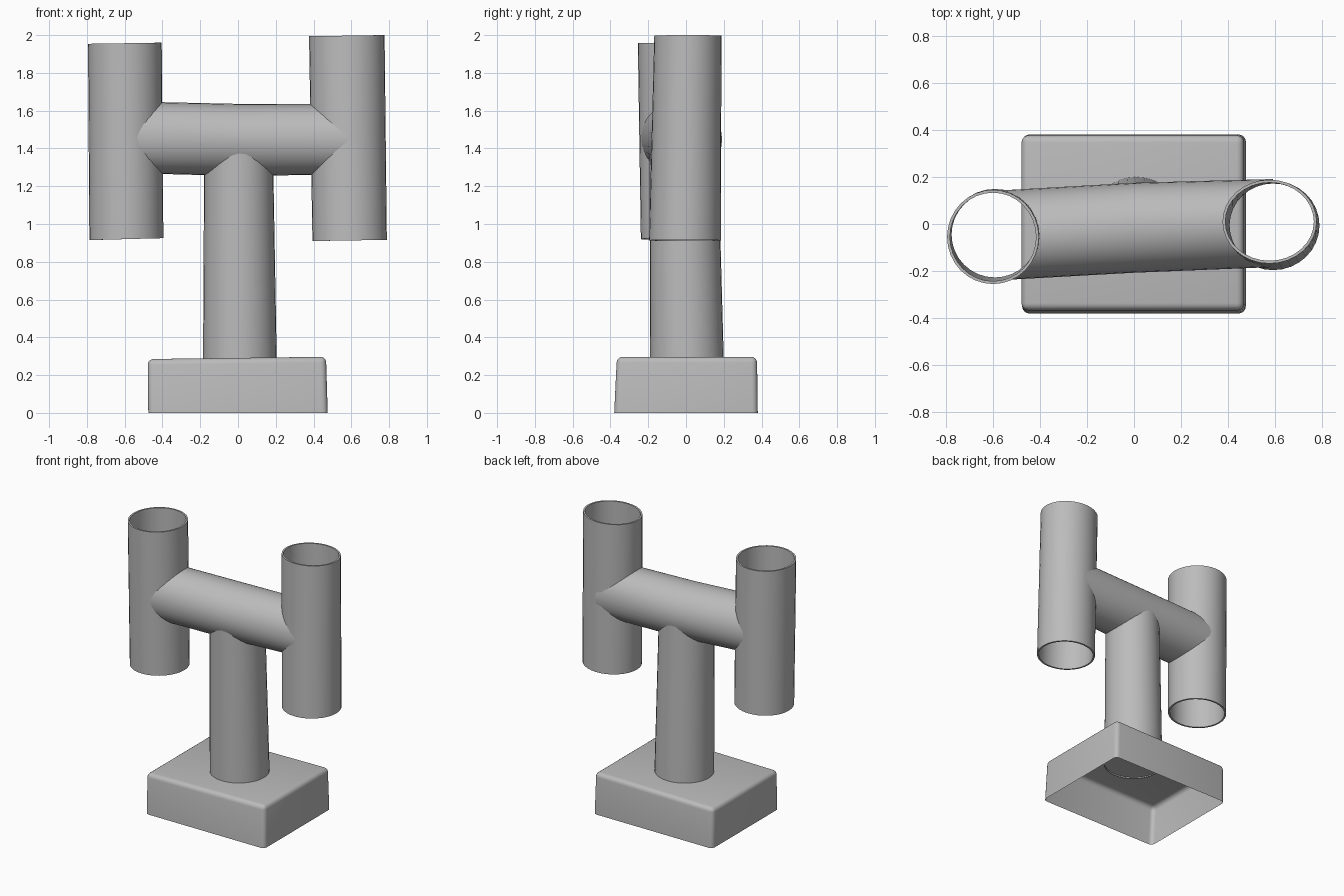
import bpy, bmesh
from math import sin, cos, pi, sqrt, radians

SIDES = 32
cube = bpy.data.objects.get("Cube")
if cube:
    bpy.data.objects.remove(cube)

grey = bpy.data.materials.new("plain_grey")
grey.use_nodes = True
colour = (0.5, 0.5, 0.5, 1)
grey.diffuse_color = colour
grey.node_tree.nodes["Principled BSDF"].inputs["Base Color"].default_value = colour


def finish(name, bm):
    bmesh.ops.recalc_face_normals(bm, faces=bm.faces)
    mesh = bpy.data.meshes.new(name)
    bm.to_mesh(mesh)
    bm.free()
    mesh.materials.append(grey)
    obj = bpy.data.objects.new(name, mesh)
    bpy.context.collection.objects.link(obj)
    bpy.ops.object.select_all(action='DESELECT')
    obj.select_set(True)
    bpy.context.view_layer.objects.active = obj
    bpy.ops.object.shade_smooth_by_angle(angle=radians(40))
    return obj


def loft(name, rings, closed=False):
    """Skin a list of point rings; closed joins the last ring to the first."""
    bm = bmesh.new()
    loops = [[bm.verts.new(p) for p in ring] for ring in rings]
    pairs = list(zip(loops, loops[1:]))
    if closed:
        pairs.append((loops[-1], loops[0]))
    for a, b in pairs:
        for i in range(SIDES):
            j = (i + 1) % SIDES
            bm.faces.new((a[i], a[j], b[j], b[i]))
    return finish(name, bm)


def level_ring(x, y, z, rx, ry, slope=0):
    angles = [2 * pi * i / SIDES for i in range(SIDES)]
    return [(x + rx * cos(a), y + ry * sin(a), z + slope * cos(a)) for a in angles]


# Upright tubes with thin walls, open at both ends
WALL = 0.012
TUBES = {
    "right_tube": ((-0.591, -0.045, 0.92, 0.196, 0.194, 0.005),
                   (-0.599, -0.055, 1.957, 0.195, 0.2, 0.003)),
    "left_tube": ((0.591, -0.006, 0.913, 0.197, 0.19, 0.003),
                  (0.576, 0.01, 1.997, 0.2, 0.178, 0.003)),
}


def thin(r):
    return level_ring(r[0], r[1], r[2], r[3] - WALL, r[4] - WALL, r[5])


for name, (low, high) in TUBES.items():
    loft(name, [level_ring(*low), level_ring(*high), thin(high), thin(low)], closed=True)


# Cross bar, its ends cut to the curve of the tubes
def bar_ring(x, y, z, r, tube=None, side=0):
    ring = []
    for i in range(SIDES):
        a = 2 * pi * i / SIDES
        px, py, pz = x, y + r * cos(a), z + r * sin(a)
        if tube:
            low, high = tube
            t = (pz - low[2]) / (high[2] - low[2])
            cx, cy, _, rx, ry, _ = [p + (q - p) * t for p, q in zip(low, high)]
            u = (py - cy) / ry
            px = cx + side * (rx * sqrt(max(0, 1 - u * u)) - WALL / 2)
        ring.append((px, py, pz))
    return ring


loft("cross_bar", [
    bar_ring(0, -0.047, 1.455, 0.19, TUBES["right_tube"], 1),
    bar_ring(0, -0.016, 1.445, 0.191),
    bar_ring(0, 0.004, 1.447, 0.187, TUBES["left_tube"], -1)])

# Column rising from the base into the cross bar
loft("column", [level_ring(0.01, 0.005, 0.28, 0.195, 0.195),
                level_ring(0.003, -0.012, 1.4, 0.182, 0.181)])

# Base: hollow tray turned over, open below, soft edges elsewhere
bm = bmesh.new()
bmesh.ops.create_cube(bm, size=2)
for v in bm.verts:
    x, y, z = v.co
    if z > 0:
        v.co = (-0.006 + 0.472 * x, 0.005 + 0.371 * y, 0.291 + 0.006 * x)
    else:
        v.co = (0.475 * x, 0.38 * y, 0)
bmesh.ops.delete(bm, geom=[f for f in bm.faces if f.calc_center_median().z < 0.01],
                 context='FACES')
edges = [e for e in bm.edges if max(v.co.z for v in e.verts) > 0.1]
bmesh.ops.bevel(bm, geom=edges, offset=0.03, segments=4, profile=0.5, affect='EDGES')
finish("base", bm)
